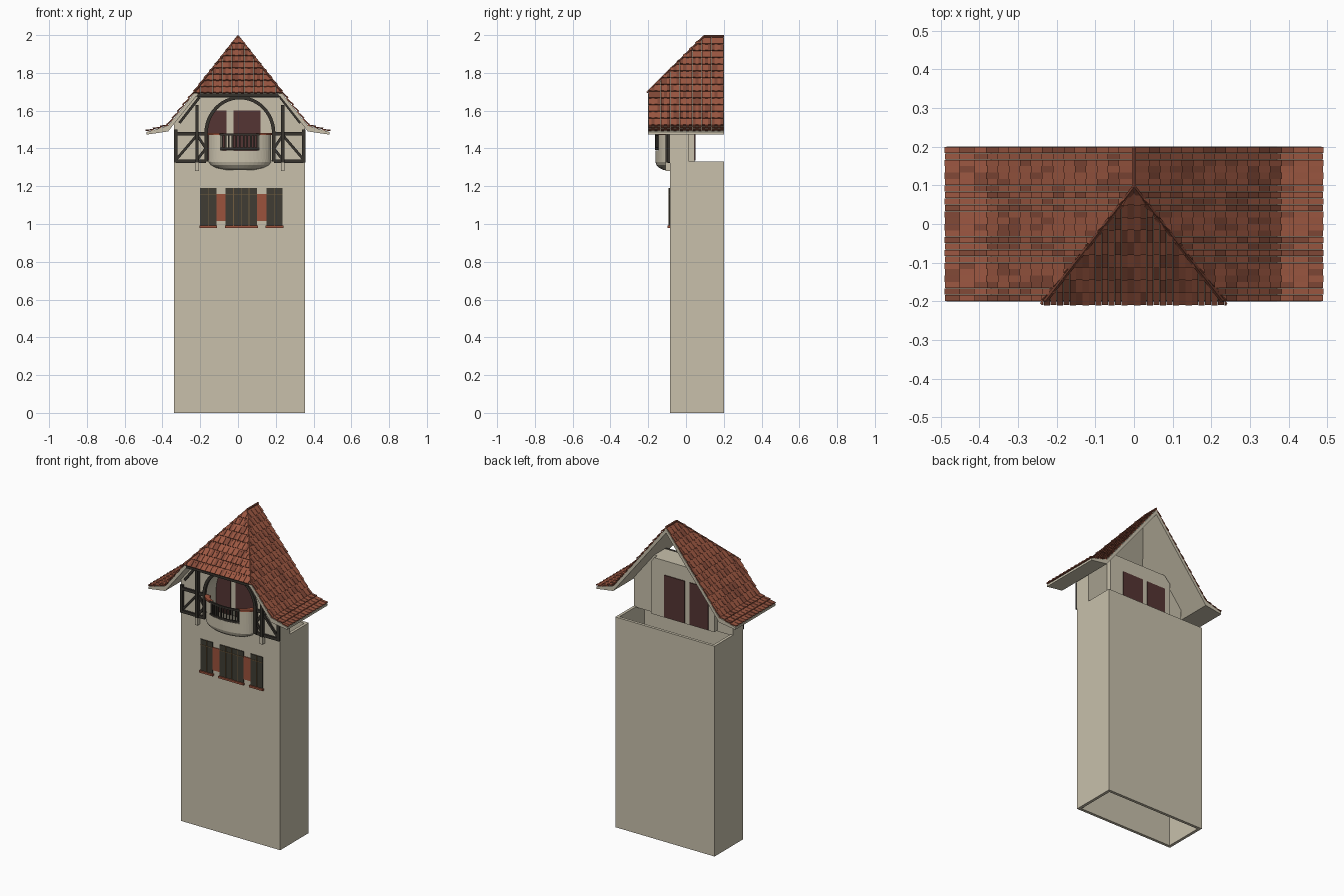
import bpy, bmesh, math, random
from mathutils import Vector, Matrix

random.seed(4)
if "Cube" in bpy.data.objects:
    bpy.data.objects.remove(bpy.data.objects["Cube"])


def material(name, r, g, b):
    m = bpy.data.materials.new(name)
    m.use_nodes = True
    m.diffuse_color = (r, g, b, 1)
    m.node_tree.nodes["Principled BSDF"].inputs["Base Color"].default_value = (r, g, b, 1)
    return m


PLASTER = material("cream plaster", .58, .53, .41)
TILE = material("clay tile", .33, .095, .053)
DARK_TILE = material("dark clay tile", .22, .065, .038)
BRICK = material("terracotta", .33, .085, .045)
TIMBER = material("dark timber", .038, .033, .027)
DOOR = material("red brown door", .09, .036, .033)
PANE = material("window shutter", .05, .046, .034)
MULLION = material("tan mullion", .17, .11, .05)


def finish(name, bm, *mats):
    bmesh.ops.recalc_face_normals(bm, faces=bm.faces)
    mesh = bpy.data.meshes.new(name)
    bm.to_mesh(mesh)
    bm.free()
    for m in mats:
        mesh.materials.append(m)
    obj = bpy.data.objects.new(name, mesh)
    bpy.context.collection.objects.link(obj)
    return obj


def prism_bm(profile, y0, y1):
    bm = bmesh.new()
    face = bm.faces.new([bm.verts.new((x, y0, z)) for x, z in profile])
    ext = bmesh.ops.extrude_face_region(bm, geom=[face], use_keep_orig=True)
    verts = [v for v in ext["geom"] if isinstance(v, bmesh.types.BMVert)]
    bmesh.ops.translate(bm, verts=verts, vec=(0, y1 - y0, 0))
    return bm


def prism(name, profile, y0, y1, mat):
    return finish(name, prism_bm(profile, y0, y1), mat)


def box(name, x0, x1, y0, y1, z0, z1, mat):
    return prism(name, [(x0, z0), (x1, z0), (x1, z1), (x0, z1)], y0, y1, mat)


def beam(name, p, q, width, y0, y1, mat):
    p, q = Vector(p), Vector(q)
    d = (q - p).normalized() * width / 2
    side = Vector((-d.y, d.x))
    prism(name, [p + side, p - side, q - side, q + side], y0, y1, mat)


def clip(bm, point, normal, fill=False):
    cut = bmesh.ops.bisect_plane(bm, geom=bm.verts[:] + bm.edges[:] + bm.faces[:],
                                 plane_co=point, plane_no=normal, clear_outer=True)
    if fill:
        edges = [e for e in cut["geom_cut"] if isinstance(e, bmesh.types.BMEdge)]
        bmesh.ops.holes_fill(bm, edges=edges)


# Tower shaft, open at top and bottom
LEFT, RIGHT, FRONT, BACK, SHAFT = -.34, .355, -.085, .2, 1.33
WALL = .018
box("tower_front", LEFT, RIGHT, FRONT, FRONT + WALL, 0, SHAFT, PLASTER)
box("tower_back", LEFT, RIGHT, BACK - WALL, BACK, 0, SHAFT, PLASTER)
box("tower_side_right", LEFT, LEFT + WALL, FRONT + WALL, BACK - WALL, 0, SHAFT, PLASTER)
box("tower_side_left", RIGHT - WALL, RIGHT, FRONT + WALL, BACK - WALL, 0, SHAFT, PLASTER)

# Gable storey with an arched niche
MID, SPRING = .01, 1.48


def arch(rx, rz, foot):
    pts = [(MID - rx * math.cos(math.pi * i / 24), SPRING + rz * math.sin(math.pi * i / 24))
           for i in range(25)]
    return [(MID - rx, foot)] + pts + [(MID + rx, foot)]


prism("gable_wall", [(LEFT, 1.325)] + arch(.17, .18, 1.325) +
      [(RIGHT, 1.325), (RIGHT, 1.515), (.215, 1.69), (-.215, 1.69), (LEFT, 1.53)],
      FRONT, .015, PLASTER)
prism("niche_back_wall", [(-.23, 1.33), (.215, 1.33), (.215, 1.66), (.19, 1.69),
                          (-.19, 1.69), (-.23, 1.65)], .015, .045, PLASTER)
box("niche_floor", MID - .17, MID + .17, FRONT, .015, 1.32, 1.34, PLASTER)
for name, x0, x1 in (("door_right", -.19, -.06), ("door_left", -.025, .12)):
    box(name, x0, x1, .01, .05, 1.335, 1.6, DOOR)

# Timber framing
prism("arch_timber", arch(.188, .197, 1.33) + arch(.17, .18, 1.33)[::-1], -.102, FRONT, TIMBER)
box("hip_plate", -.215, .225, -.105, FRONT, 1.67, 1.69, TIMBER)
for side in (-1, 1):
    tag = "left" if side > 0 else "right"
    post, outer = MID + side * .227, MID + side * .338
    inner = MID + side * .18
    box("post_" + tag, post - .009, post + .009, -.108, FRONT, 1.325, 1.63, TIMBER)
    box("corbel_" + tag, post - .01, post + .01, -.108, FRONT, 1.28, 1.325, PLASTER)
    box("corner_post_" + tag, outer - .009, outer + .009, -.097, FRONT, 1.325, 1.5, TIMBER)
    for z in (1.333, 1.477):
        beam("rail_" + tag, (inner, z), (outer, z), .018, -.097, FRONT, TIMBER)
    beam("long_brace_" + tag, (post, 1.47), (outer, 1.34), .014, -.095, FRONT, TIMBER)
    beam("short_brace_" + tag, (inner, 1.4), (post, 1.34), .014, -.095, FRONT, TIMBER)
    beam("upper_brace_" + tag, (inner, 1.4), (post, 1.47), .014, -.095, FRONT, TIMBER)
    beam("rafter_" + tag, (MID + side * .215, 1.67), (MID + side * .32, 1.535),
         .014, -.095, FRONT, TIMBER)


# Bowed balcony
def bow(angle, scale):
    a = math.radians(angle)
    return MID + .165 * scale * math.cos(a), FRONT - .077 * scale * math.sin(a)


def bow_wall(name, a0, a1, outer, inner, z0, z1, mat):
    steps = max(2, round((a1 - a0) / 8))
    angles = [a0 + (a1 - a0) * i / steps for i in range(steps + 1)]
    outline = [bow(a, outer) for a in angles] + [bow(a, inner) for a in reversed(angles)]
    bm = bmesh.new()
    face = bm.faces.new([bm.verts.new((x, y, z0)) for x, y in outline])
    ext = bmesh.ops.extrude_face_region(bm, geom=[face], use_keep_orig=True)
    bmesh.ops.translate(bm, vec=(0, 0, z1 - z0),
                        verts=[v for v in ext["geom"] if isinstance(v, bmesh.types.BMVert)])
    finish(name, bm, mat)


bm = bmesh.new()
rings = [[bm.verts.new((*bow(a, s), z)) for a in range(0, 181, 9)]
         for s, z in ((.4, 1.285), (.75, 1.297), (.93, 1.312), (1, 1.328), (1, 1.342))]
for low, high in zip(rings, rings[1:]):
    for i in range(len(low) - 1):
        bm.faces.new((low[i], low[i + 1], high[i + 1], high[i]))
bm.faces.new(rings[0])
bm.faces.new(rings[-1])
finish("balcony_base", bm, PLASTER)
bow_wall("balcony_parapet", 0, 180, 1, .88, 1.342, 1.39, PLASTER)
for tag, a0, a1 in (("left", 0, 52), ("right", 128, 180)):
    bow_wall("parapet_shoulder_" + tag, a0, a1, 1, .88, 1.39, 1.47, PLASTER)
    bow_wall("parapet_cap_" + tag, a0, a1, 1.06, .85, 1.47, 1.482, BRICK)
for z in (1.392, 1.468):
    bow_wall("balcony_rail", 52, 128, 1.03, .9, z, z + .012, TIMBER)
for i in range(11):
    x, y = bow(54 + 7.2 * i, .96)
    box("baluster", x - .0045, x + .0045, y - .0045, y + .0045, 1.4, 1.47, TIMBER)

# Lower windows with brick panels between
for x0, x1, panes in ((-.2, -.115, 2), (-.065, .1, 4), (.15, .235, 2)):
    box("window", x0, x1, -.09, FRONT, .992, 1.19, PANE)
    box("window_sill", x0 - .005, x1 + .005, -.098, FRONT, .98, .992, BRICK)
    box("window_transom", x0, x1, -.092, -.09, 1.153, 1.157, MULLION)
    for i in range(1, panes):
        x = x0 + (x1 - x0) * i / panes
        box("window_mullion", x - .002, x + .002, -.092, -.09, .992, 1.19, MULLION)
for x0 in (-.115, .1):
    box("brick_panel", x0, x0 + .05, -.089, FRONT, 1.015, 1.16, BRICK)

# Roof shell with a flared eave and a front hip
APEX, KNEE, EAVE = (0, 1.985), (.37, 1.52), (.485, 1.487)
HIP_LOW, HIP_TOP = Vector((0, -.2, 1.69)), Vector((0, .09, 1.985))
hip_up = (HIP_TOP - HIP_LOW).normalized()
hip_normal = Vector((0, -hip_up.z, hip_up.y))
half = [EAVE, KNEE, APEX]
top = half + [(-x, z) for x, z in half[1::-1]]
under = [(x, z - (.03 if abs(x) < .4 else .014)) for x, z in top]
bm = prism_bm(top + under[::-1], -.2, .2)
clip(bm, HIP_LOW, hip_normal, True)
finish("roof_shell", bm, PLASTER)


def lay_tiles(bm, low, high, along, span, courses, width, normal):
    up = (high - low) / courses
    count = round(span / width)
    step = span / count
    for c in range(courses):
        for i in range(count):
            lift = .006 + (.0025 if (i + c) % 2 else 0)
            run = up * 1.08 - normal * lift
            centre = low + up * (c + .5) + along * (step * (i + .5)) + normal * (lift / 2 + .002)
            mat = Matrix((along * step * .95, run, normal * .006)).transposed().to_4x4()
            mat.translation = centre
            made = bmesh.ops.create_cube(bm, size=1, matrix=mat)
            tone = 1 if random.random() < .3 else 0
            for f in {f for v in made["verts"] for f in v.link_faces}:
                f.material_index = tone


for side in (-1, 1):
    bm = bmesh.new()
    for a, b, courses in ((EAVE, KNEE, 3), (KNEE, APEX, 13)):
        low, high = Vector((side * a[0], -.2, a[1])), Vector((side * b[0], -.2, b[1]))
        d = (high - low).normalized()
        normal = Vector((side * d.z, 0, abs(d.x)))
        lay_tiles(bm, low, high, Vector((0, 1, 0)), .4, courses, .0165, normal)
    clip(bm, HIP_LOW + hip_normal * .008, hip_normal, True)
    clip(bm, Vector((0, 0, 0)), Vector((-side, 0, 0)), True)
    finish("roof_tiles_" + ("left" if side > 0 else "right"), bm, TILE, DARK_TILE)

# Hip tiles and hip soffit, trimmed to the main slopes
slope = Vector((KNEE[0] - APEX[0], 0, KNEE[1] - APEX[1])).normalized()


def trim_hip(bm, offset):
    for side in (-1, 1):
        n = Vector((-slope.z * side, 0, slope.x))
        clip(bm, Vector((0, 0, APEX[1])) + n * offset, n, True)


bm = bmesh.new()
start = HIP_LOW - Vector((.25, 0, 0))
lay_tiles(bm, start, start + HIP_TOP - HIP_LOW, Vector((1, 0, 0)), .5, 9, .0165, hip_normal)
trim_hip(bm, .008)
finish("hip_tiles", bm, TILE, DARK_TILE)
bm = bmesh.new()
m = Matrix((Vector((.6, 0, 0)), HIP_TOP - HIP_LOW, hip_normal * .016)).transposed().to_4x4()
m.translation = (HIP_LOW + HIP_TOP) / 2 - hip_normal * .008
bmesh.ops.create_cube(bm, size=1, matrix=m)
trim_hip(bm, -.001)
finish("hip_soffit", bm, PLASTER)
box("hip_fascia", -.225, .225, -.2, -.192, 1.674, 1.692, TIMBER)


# Ridge and hip caps
def cap(name, p, q):
    d = q - p
    m = d.to_track_quat('Z', 'Y').to_matrix().to_4x4()
    m.translation = (p + q) / 2
    bm = bmesh.new()
    bmesh.ops.create_cone(bm, cap_ends=True, segments=6, radius1=.0065, radius2=.0065,
                          depth=d.length, matrix=m)
    finish(name, bm, DARK_TILE)


peak = Vector((0, .095, 1.993))
cap("ridge_cap", peak, Vector((0, .2, 1.993)))
for side in (-1, 1):
    cap("hip_cap", Vector((side * .228, -.198, 1.703)), peak)
